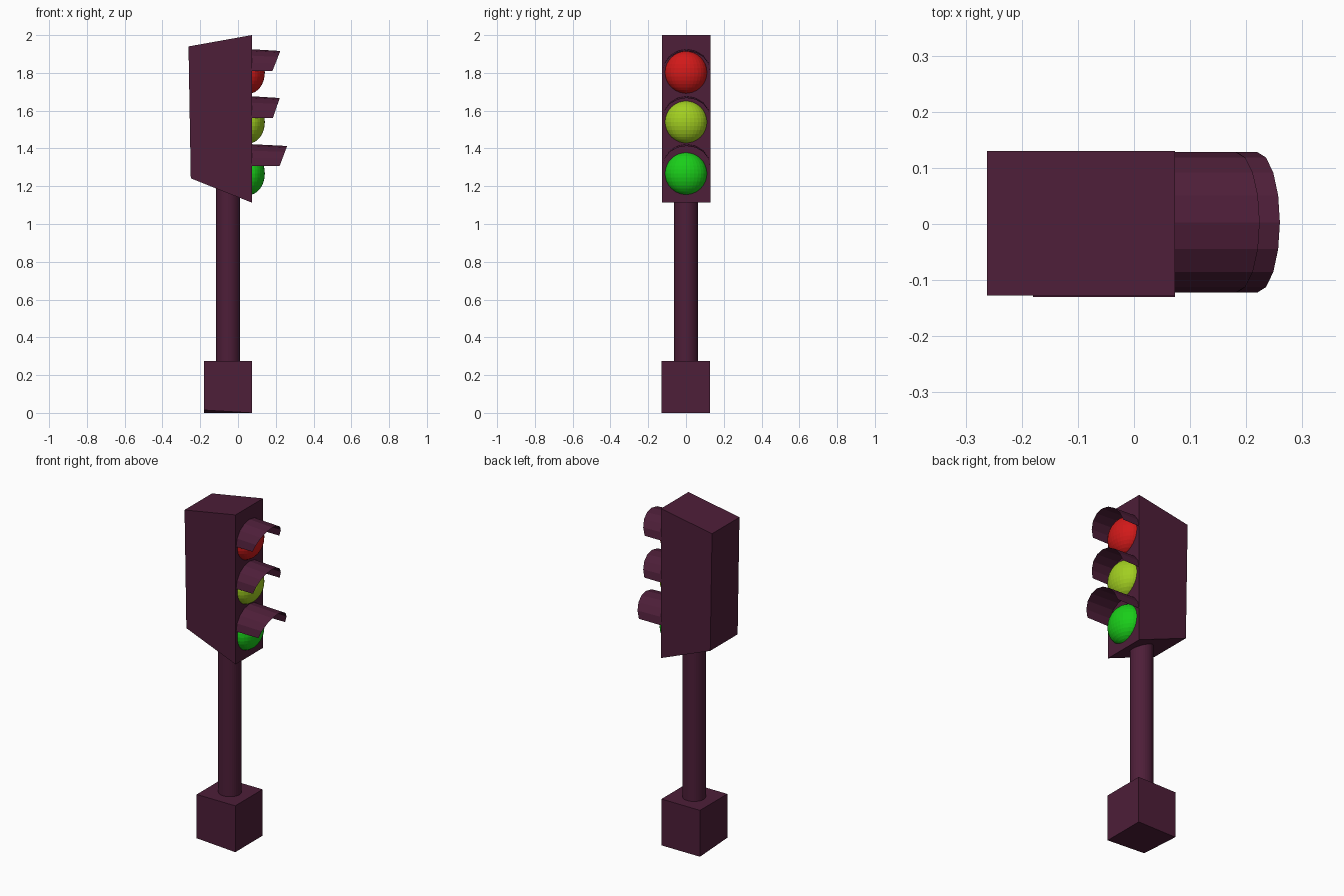
import bpy, bmesh, math
from mathutils import Matrix

if "Cube" in bpy.data.objects:
    bpy.data.objects.remove(bpy.data.objects["Cube"])


def material(name, rgb):
    m = bpy.data.materials.new(name)
    m.diffuse_color = (*rgb, 1)
    m.use_nodes = True
    m.node_tree.nodes["Principled BSDF"].inputs["Base Color"].default_value = m.diffuse_color
    return m


plum = material("plum", (0.075, 0.013, 0.04))
red = material("red", (0.64, 0.01, 0.01))
yellow = material("yellow", (0.36, 0.62, 0.015))
green = material("green", (0.01, 0.62, 0.01))


def finish(name, bm, mat, normals=True):
    if normals:
        bmesh.ops.recalc_face_normals(bm, faces=bm.faces)
    mesh = bpy.data.meshes.new(name)
    bm.to_mesh(mesh)
    bm.free()
    mesh.materials.append(mat)
    obj = bpy.data.objects.new(name, mesh)
    bpy.context.collection.objects.link(obj)
    return obj


def prism(name, profile, y0, y1, mat):
    """Extrude an xz profile from y0 to y1."""
    bm = bmesh.new()
    a = [bm.verts.new((x, y0, z)) for x, z in profile]
    b = [bm.verts.new((x, y1, z)) for x, z in profile]
    n = len(profile)
    bm.faces.new(a)
    bm.faces.new(b)
    for i in range(n):
        j = (i + 1) % n
        bm.faces.new((a[i], a[j], b[j], b[i]))
    return finish(name, bm, mat)


def lamp(name, z, mat):
    """Flattened sphere bulging out of the lamp face."""
    bm = bmesh.new()
    bmesh.ops.create_uvsphere(bm, u_segments=32, v_segments=16, radius=1)
    bmesh.ops.transform(bm, verts=bm.verts,
                        matrix=Matrix.Translation((0.057, 0, z)) @ Matrix.Diagonal((0.085, 0.113, 0.113, 1)))
    return finish(name, bm, mat)


def visor(name, z, tip_low, tip_top):
    """Half-round hood sheet with a slanted front rim."""
    bm = bmesh.new()
    rows = []
    for i in range(9):
        t = math.pi * i / 8
        s, y = math.sin(t), 0.003 + 0.125 * math.cos(t)
        rows.append((bm.verts.new((0.06, y, z + 0.117 * s)),
                     bm.verts.new((tip_low + (tip_top - tip_low) * s, y, z + 0.107 * s))))
    for (a, b), (c, d) in zip(rows, rows[1:]):
        bm.faces.new((a, b, d, c))
    return finish(name, bm, plum, normals=False)


# Base block, its underside lifted slightly at one corner
base = prism("base", [(-0.18, 0), (0.073, 0), (0.073, 0.275), (-0.18, 0.275)], -0.13, 0.126, plum)
base.data.vertices[0].co.z = 0.015

# Pole
bm = bmesh.new()
bmesh.ops.create_cone(bm, cap_ends=True, segments=32, radius1=0.063, radius2=0.063, depth=1.03,
                      matrix=Matrix.Translation((-0.053, 0, 0.755)))
finish("pole", bm, plum)

# Tapered lamp housing
prism("housing", [(-0.25, 1.242), (0.073, 1.113), (0.073, 2.0), (-0.262, 1.94)], -0.127, 0.13, plum)

# Lamps and their hoods
for label, mat, z, hood_z, low, top in [("red", red, 1.803, 1.809, 0.182, 0.224),
                                        ("yellow", yellow, 1.54, 1.56, 0.184, 0.221),
                                        ("green", green, 1.267, 1.306, 0.22, 0.26)]:
    lamp(label + "_lamp", z, mat)
    visor(label + "_visor", hood_z, low, top)
